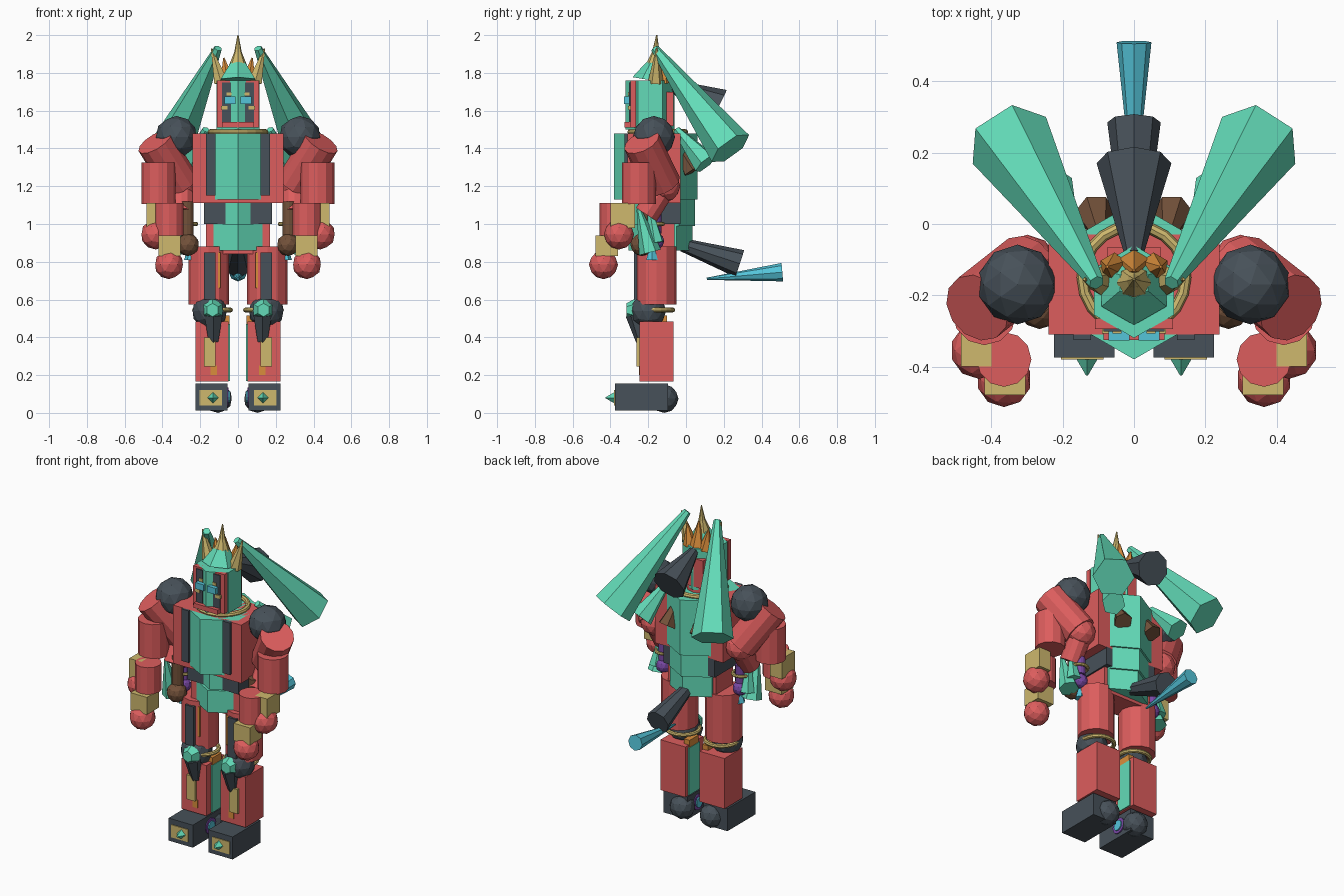
import bpy, bmesh, math
from mathutils import Vector, Matrix

if "Cube" in bpy.data.objects:
    bpy.data.objects.remove(bpy.data.objects["Cube"])

def mat(name, r, g, b):
    m = bpy.data.materials.new(name)
    m.diffuse_color = (r, g, b, 1)
    m.use_nodes = True
    m.node_tree.nodes["Principled BSDF"].inputs["Base Color"].default_value = m.diffuse_color
    return m

RED = mat("red", .72, .11, .11)
TEAL = mat("teal", .125, .71, .48)
DARK = mat("dark slate", .063, .082, .10)
GOLD = mat("gold", .62, .48, .155)
CYAN = mat("cyan", .09, .56, .70)
ORANGE = mat("orange", .70, .27, .045)
BROWN = mat("brown", .17, .082, .042)
PURPLE = mat("purple", .19, .065, .37)

def finish(bm, name, m):
    bmesh.ops.recalc_face_normals(bm, faces=bm.faces)
    me = bpy.data.meshes.new(name)
    bm.to_mesh(me)
    bm.free()
    me.materials.append(m)
    ob = bpy.data.objects.new(name, me)
    bpy.context.collection.objects.link(ob)
    return ob

def box(name, m, x, y, z):
    """Box from (min, max) ranges."""
    bm = bmesh.new()
    bmesh.ops.create_cube(bm, size=1)
    for v in bm.verts:
        v.co = Vector([(a + b) / 2 + c * (b - a) for (a, b), c in zip((x, y, z), v.co)])
    return finish(bm, name, m)

def cone(name, m, p, q, r1, r2, sides=6):
    """Tapered prism from p (radius r1) to q (radius r2)."""
    p, q = Vector(p), Vector(q)
    d = q - p
    bm = bmesh.new()
    bmesh.ops.create_cone(bm, cap_ends=True, segments=sides, radius1=r1, radius2=r2, depth=d.length)
    rot = Vector((0, 0, 1)).rotation_difference(d.normalized()).to_matrix().to_4x4()
    bm.transform(Matrix.Translation((p + q) / 2) @ rot)
    return finish(bm, name, m)

def ball(name, m, c, r):
    bm = bmesh.new()
    bmesh.ops.create_icosphere(bm, subdivisions=2, radius=r, matrix=Matrix.Translation(c))
    return finish(bm, name, m)

def ring(name, m, c, R, r, n=20, k=8):
    bm = bmesh.new()
    rows = []
    for i in range(n):
        a = 2 * math.pi * i / n
        rows.append([bm.verts.new((c[0] + (R + r * math.cos(t)) * math.cos(a),
                                   c[1] + (R + r * math.cos(t)) * math.sin(a),
                                   c[2] + r * math.sin(t)))
                     for t in (2 * math.pi * j / k for j in range(k))])
    for i in range(n):
        for j in range(k):
            A, B = rows[i], rows[(i + 1) % n]
            bm.faces.new((A[j], B[j], B[(j + 1) % k], A[(j + 1) % k]))
    return finish(bm, name, m)

# torso: red block with a hexagonal core, point to the front
box("chest_block", RED, (-.24, .24), (-.31, -.03), (1.11, 1.48))
cone("chest_core", TEAL, (0, -.16, 1.13), (0, -.16, 1.48), .22, .22)
cone("waist_core", TEAL, (0, -.12, .99), (0, -.12, 1.13), .168, .168)
box("waist_block", DARK, (-.18, .18), (-.25, -.03), (1.0, 1.115))
cone("pelvis_core", TEAL, (0, -.135, .86), (0, -.135, 1.0), .17, .17)
box("hip_block", RED, (-.17, .17), (-.23, -.06), (.84, 1.0))
ring("neck_ring", GOLD, (0, -.15, 1.487), .145, .016)
cone("neck", RED, (0, -.16, 1.46), (0, -.16, 1.56), .09, .09, 12)

# head
cone("head_core", TEAL, (0, -.19, 1.5), (0, -.19, 1.76), .13, .13)
box("face_frame", RED, (-.11, .11), (-.295, -.265), (1.51, 1.76))
box("jaw_plate", RED, (-.085, .085), (-.325, -.28), (1.51, 1.54))
box("head_back", RED, (-.075, .075), (-.12, -.065), (1.52, 1.70))

# crown: concave spire plus fan of spikes
cone("crown_base", TEAL, (0, -.18, 1.76), (0, -.165, 1.85), .105, .045)
cone("crown_spire_low", GOLD, (0, -.165, 1.84), (0, -.16, 1.91), .048, .02, 8)
cone("crown_spire_tip", GOLD, (0, -.16, 1.91), (0, -.155, 2.0), .02, .003, 8)
cone("crown_back_spike", ORANGE, (0, -.12, 1.75), (0, -.13, 1.91), .05, .004)

# central back plume and tail
cone("rear_plume", DARK, (0, -.085, 1.74), (0, .17, 1.615), .027, .105, 8)
cone("tail_base", DARK, (0, -.02, .89), (0, .285, .79), .035, .075, 8)
cone("tail_tip", CYAN, (0, .11, .71), (0, .51, .745), .006, .049, 8)

for s, side in ((1, "left"), (-1, "right")):
    def n(part):
        return side + "_" + part

    def X(a, b):
        return (min(s * a, s * b), max(s * a, s * b))

    def P(x, y, z):
        return (s * x, y, z)

    # face details
    box(n("cheek_plate"), DARK, X(.037, .085), (-.302, -.29), (1.53, 1.75))
    box(n("eye"), CYAN, X(.012, .072), (-.327, -.29), (1.635, 1.675))
    box(n("brow_stud"), GOLD, X(.035, .06), (-.308, -.29), (1.68, 1.697))
    box(n("cheek_stud"), GOLD, X(.055, .09), (-.308, -.29), (1.605, 1.625))

    # crown spikes and long plumes
    cone(n("crown_side_spike"), GOLD, P(.09, -.16, 1.75), P(.14, -.155, 1.93), .042, .004)
    cone(n("crown_back_spike"), ORANGE, P(.055, -.125, 1.75), P(.075, -.12, 1.88), .045, .004)
    cone(n("plume"), TEAL, P(.105, -.165, 1.93), P(.35, .235, 1.40), .022, .122)
    cone(n("small_plume"), TEAL, P(.17, -.05, 1.50), P(.24, .105, 1.32), .02, .07)
    cone(n("back_vent"), BROWN, P(.09, -.05, 1.42), P(.11, .035, 1.28), .015, .055)

    # chest strip
    box(n("chest_strip"), DARK, X(.12, .17), (-.325, -.30), (1.15, 1.48))

    # arm
    ball(n("shoulder"), DARK, P(.327, -.17, 1.46), .112)
    cone(n("upper_arm"), RED, P(.30, -.125, 1.21), P(.44, -.235, 1.435), .10, .10, 12)
    ball(n("elbow"), RED, P(.30, -.115, 1.20), .085)
    cone(n("forearm"), RED, P(.42, -.25, 1.105), P(.42, -.25, 1.325), .09, .09, 12)
    box(n("outer_cuff"), GOLD, X(.40, .485), (-.40, -.27), (.98, 1.11))
    ball(n("outer_fist"), RED, P(.435, -.355, .945), .08)
    cone(n("inner_forearm"), RED, P(.365, -.38, .94), P(.365, -.38, 1.11), .077, .077, 12)
    box(n("inner_cuff"), GOLD, X(.305, .42), (-.48, -.36), (.83, .94))
    ball(n("inner_fist"), RED, P(.365, -.437, .785), .077)

    # hanging side pod between arm and body
    cone(n("pod_link"), RED, P(.30, -.14, 1.16), P(.30, -.21, 1.05), .065, .065, 12)
    cone(n("pod_post"), BROWN, P(.27, -.22, .90), P(.27, -.22, 1.12), .035, .035, 12)
    ball(n("pod_ball"), BROWN, P(.265, -.235, .89), .06)
    ball(n("pod_gem"), PURPLE, P(.27, -.16, .91), .045)
    cone(n("pod_stem"), PURPLE, P(.27, -.16, .95), P(.27, -.16, 1.06), .03, .03, 12)
    ring(n("pod_ring"), GOLD, P(.27, -.17, 1.0), .05, .01, 14)
    cone(n("pod_fin"), TEAL, P(.33, -.25, 1.08), P(.33, -.19, .85), .012, .06)
    cone(n("pod_back_fin"), TEAL, P(.31, -.19, 1.07), P(.32, -.16, .90), .015, .045)
    cone(n("pod_tip"), CYAN, P(.25, -.18, .88), P(.25, -.18, .81), .015, .035)

    # leg
    cone(n("thigh"), RED, P(.155, -.157, .575), P(.155, -.157, .88), .108, .108, 12)
    box(n("thigh_plate"), DARK, X(.12, .18), (-.275, -.24), (.60, .85))
    box(n("thigh_strip"), ORANGE, X(.093, .107), (-.255, -.23), (.66, .85))
    ball(n("knee"), DARK, P(.15, -.20, .54), .095)
    ring(n("knee_ring"), GOLD, P(.135, -.165, .545), .095, .013)
    cone(n("knee_cap"), TEAL, P(.135, -.27, .545), P(.135, -.315, .545), .06, .035)
    cone(n("shin_guard"), DARK, P(.13, -.265, .52), P(.13, -.235, .38), .055, .03)
    box(n("shin"), RED, X(.05, .225), (-.245, -.065), (.165, .485))
    box(n("shin_plate"), GOLD, X(.12, .18), (-.262, -.24), (.245, .40))
    box(n("shin_strip"), ORANGE, X(.11, .145), (-.25, -.24), (.20, .25))
    box(n("calf_strip"), TEAL, X(.042, .06), (-.20, -.09), (.17, .47))
    box(n("calf_cap"), ORANGE, X(.045, .085), (-.19, -.10), (.47, .515))

    # foot
    box(n("foot"), DARK, X(.055, .225), (-.375, -.095), (.012, .155))
    ball(n("ankle"), DARK, P(.105, -.115, .075), .075)
    box(n("toe_plate"), GOLD, X(.085, .205), (-.38, -.37), (.04, .12))
    cone(n("toe_spike"), TEAL, P(.132, -.375, .08), P(.132, -.425, .08), .032, .003, 4)
    cone(n("foot_disc"), PURPLE, P(.06, -.20, .085), P(.049, -.20, .085), .05, .05, 12)
    cone(n("foot_stud"), CYAN, P(.055, -.20, .085), P(.042, -.20, .085), .032, .032, 12)
